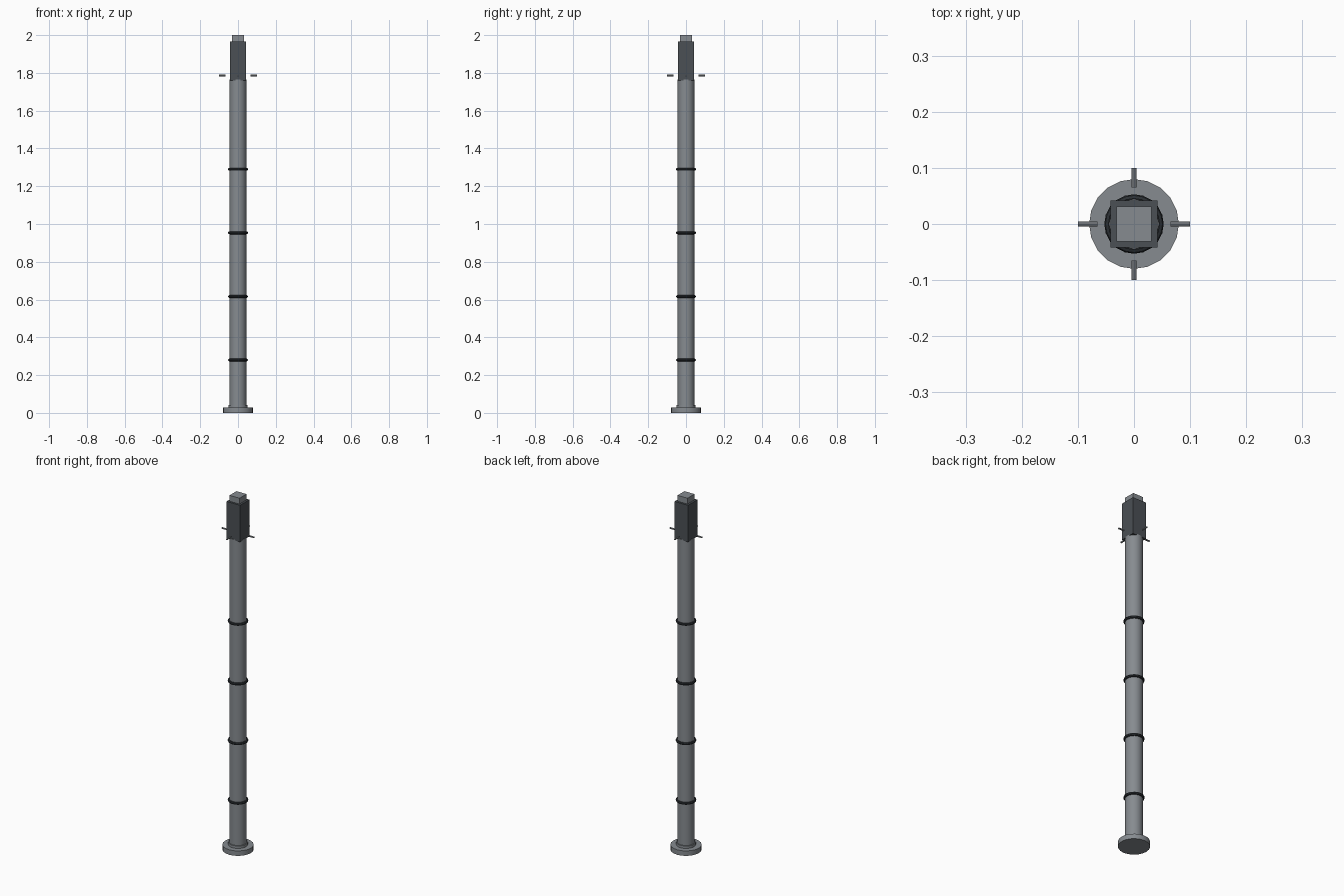
import bpy, math

if "Cube" in bpy.data.objects:
    bpy.data.objects.remove(bpy.data.objects["Cube"])


def material(name, rgb):
    m = bpy.data.materials.new(name)
    m.diffuse_color = (*rgb, 1)
    m.use_nodes = True
    m.node_tree.nodes["Principled BSDF"].inputs["Base Color"].default_value = m.diffuse_color
    return m


steel = material("steel", (0.24, 0.26, 0.28))
dark = material("dark_metal", (0.07, 0.08, 0.09))
black = material("black_rubber", (0.025, 0.03, 0.035))


def finish(name, mat, smooth=False):
    o = bpy.context.object
    o.name = name
    o.data.materials.append(mat)
    if smooth:
        bpy.ops.object.shade_smooth_by_angle(angle=math.radians(35))
    return o


def cylinder(name, r, z0, z1, sides, mat):
    bpy.ops.mesh.primitive_cylinder_add(vertices=sides, radius=r, depth=z1 - z0,
                                        location=(0, 0, (z0 + z1) / 2))
    return finish(name, mat, True)


def box(name, half, z0, z1, mat):
    bpy.ops.mesh.primitive_cube_add(size=1, location=(0, 0, (z0 + z1) / 2))
    bpy.context.object.scale = (2 * half, 2 * half, z1 - z0)
    return finish(name, mat)


# Base flange, collar and long shaft
cylinder("base_flange", 0.08, 0, 0.028, 20, steel)
cylinder("base_collar", 0.05, 0.028, 0.042, 20, steel)
cylinder("shaft", 0.0445, 0.02, 1.765, 20, steel)

# Evenly spaced grip rings
for i in range(4):
    bpy.ops.mesh.primitive_torus_add(major_radius=0.0455, minor_radius=0.0075,
                                     major_segments=20, minor_segments=8,
                                     location=(0, 0, 0.28 + i * 0.3365))
    finish(f"ring_{i + 1}", black, True)

# Square head with a smaller cap on top
box("head_block", 0.042, 1.76, 1.967, dark)
box("head_cap", 0.031, 1.96, 2.0, steel)

# Four short pins standing around the head
for i in range(4):
    a = i * math.pi / 2
    bpy.ops.mesh.primitive_cylinder_add(
        vertices=8, radius=0.0045, depth=0.035,
        location=(0.0825 * math.cos(a), 0.0825 * math.sin(a), 1.786),
        rotation=(0, math.pi / 2, a))
    finish(f"pin_{i + 1}", steel, True)
